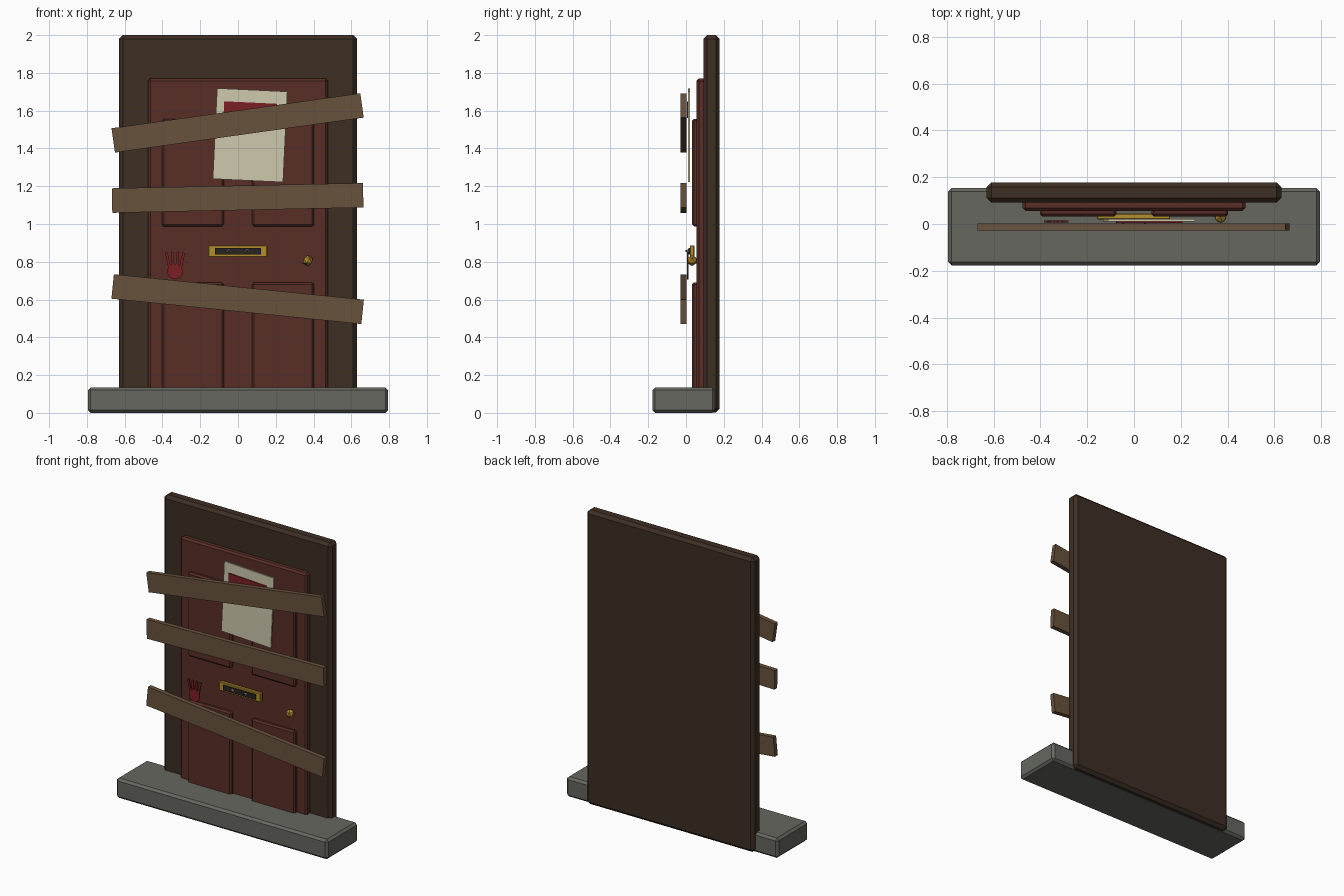
import bpy, bmesh, math
from mathutils import Matrix, Vector

if "Cube" in bpy.data.objects:
    bpy.data.objects.remove(bpy.data.objects["Cube"])


def material(name, rgb):
    """Flat colour given as sRGB 0-255, stored linear."""
    m = bpy.data.materials.new(name)
    lin = [((c / 255 + 0.055) / 1.055) ** 2.4 for c in rgb]
    m.diffuse_color = (*lin, 1)
    m.use_nodes = True
    m.node_tree.nodes["Principled BSDF"].inputs["Base Color"].default_value = m.diffuse_color
    return m


FRAME = material("dark brown wood", (61, 46, 36))
DOOR = material("red brown paint", (88, 46, 38))
PLANK = material("weathered wood", (104, 82, 61))
STONE = material("grey stone", (101, 103, 95))
PAPER = material("old paper", (207, 200, 174))
RED = material("dark red", (122, 31, 36))
BRASS = material("brass", (178, 142, 46))
BLACK = material("dark slot", (42, 35, 32))
EYE = material("pale grey", (190, 188, 176))


def finish(name, bm, mat):
    mesh = bpy.data.meshes.new(name)
    bm.to_mesh(mesh)
    bm.free()
    mesh.materials.append(mat)
    ob = bpy.data.objects.new(name, mesh)
    bpy.context.collection.objects.link(ob)
    return ob


def box(name, mat, x, y, z, bevel=0.0, angle=0.0):
    """Box from (min, max) ranges, turned in the front plane by angle degrees."""
    bm = bmesh.new()
    bmesh.ops.create_cube(bm, size=1)
    for v in bm.verts:
        v.co = Vector((v.co.x * (x[1] - x[0]), v.co.y * (y[1] - y[0]), v.co.z * (z[1] - z[0])))
    if bevel:
        bmesh.ops.bevel(bm, geom=bm.edges[:], offset=bevel, segments=1, affect='EDGES')
    bm.transform(Matrix.Translation((sum(x) / 2, sum(y) / 2, sum(z) / 2))
                 @ Matrix.Rotation(-math.radians(angle), 4, 'Y'))
    return finish(name, bm, mat)


def ball(name, mat, centre, radius, sub=1):
    bm = bmesh.new()
    bmesh.ops.create_icosphere(bm, subdivisions=sub, radius=radius)
    bm.transform(Matrix.Translation(centre))
    return finish(name, bm, mat)


def cylinder(name, mat, centre, radius, depth, sides):
    """Cylinder with its axis along y."""
    bm = bmesh.new()
    bmesh.ops.create_cone(bm, cap_ends=True, segments=sides, radius1=radius, radius2=radius, depth=depth)
    bm.transform(Matrix.Translation(centre) @ Matrix.Rotation(math.pi / 2, 4, 'X'))
    return finish(name, bm, mat)


# Step, frame slab and door leaf
box("stone_step", STONE, (-0.795, 0.795), (-0.178, 0.154), (0, 0.135), 0.015)
box("door_frame", FRAME, (-0.63, 0.63), (0.092, 0.178), (0.002, 2.0), 0.02)
box("door_leaf", DOOR, (-0.476, 0.476), (0.056, 0.11), (0.01, 1.77), 0.012)

# Four raised panels
for side, s in (("left", -1), ("right", 1)):
    x = sorted((s * 0.075, s * 0.403))
    for level, z in (("upper", (0.988, 1.557)), ("lower", (0.12, 0.69))):
        box(f"{level}_{side}_panel", DOOR, x, (0.032, 0.07), z, 0.01)

# Notice with a red heading strip
box("paper_notice", PAPER, (-0.122, 0.25), (0.011, 0.021), (1.23, 1.71), 0, -2.7)
box("notice_heading", RED, (-0.075, 0.206), (0.004, 0.011), (1.568, 1.643), 0, -2.7)

# Letter slot with two eyes peering out
box("letter_plate", BRASS, (-0.158, 0.155), (0.02, 0.045), (0.825, 0.887), 0.004)
box("letter_slot", BLACK, (-0.122, 0.122), (0.012, 0.024), (0.839, 0.873))
for i, x in enumerate((-0.048, 0.048)):
    ball(f"peering_eye_{i}", EYE, (x, 0.012, 0.857), 0.011)
    cylinder(f"eye_pupil_{i}", BLACK, (x, 0.001, 0.857), 0.005, 0.006, 6)

# Door knob
ball("door_knob", BRASS, (0.37, 0.032, 0.806), 0.029, 1)

# Red handprint: palm and four fanned fingers
cylinder("handprint_palm", RED, (-0.333, 0.01, 0.748), 0.041, 0.008, 10)
for i in range(4):
    t = i - 1.5
    cx = -0.333 + t * 0.025
    box(f"handprint_finger_{i}", RED, (cx - 0.007, cx + 0.007), (0.006, 0.014),
        (0.767, 0.849), 0, -t * 8)

# Boards nailed across the doorway
for name, z, angle in (("top", 1.535, 8), ("middle", 1.138, 1.2), ("bottom", 0.602, -5.8)):
    box(f"{name}_board", PLANK, (-0.667, 0.663), (-0.028, 0.003), (z - 0.065, z + 0.065), 0, angle)
